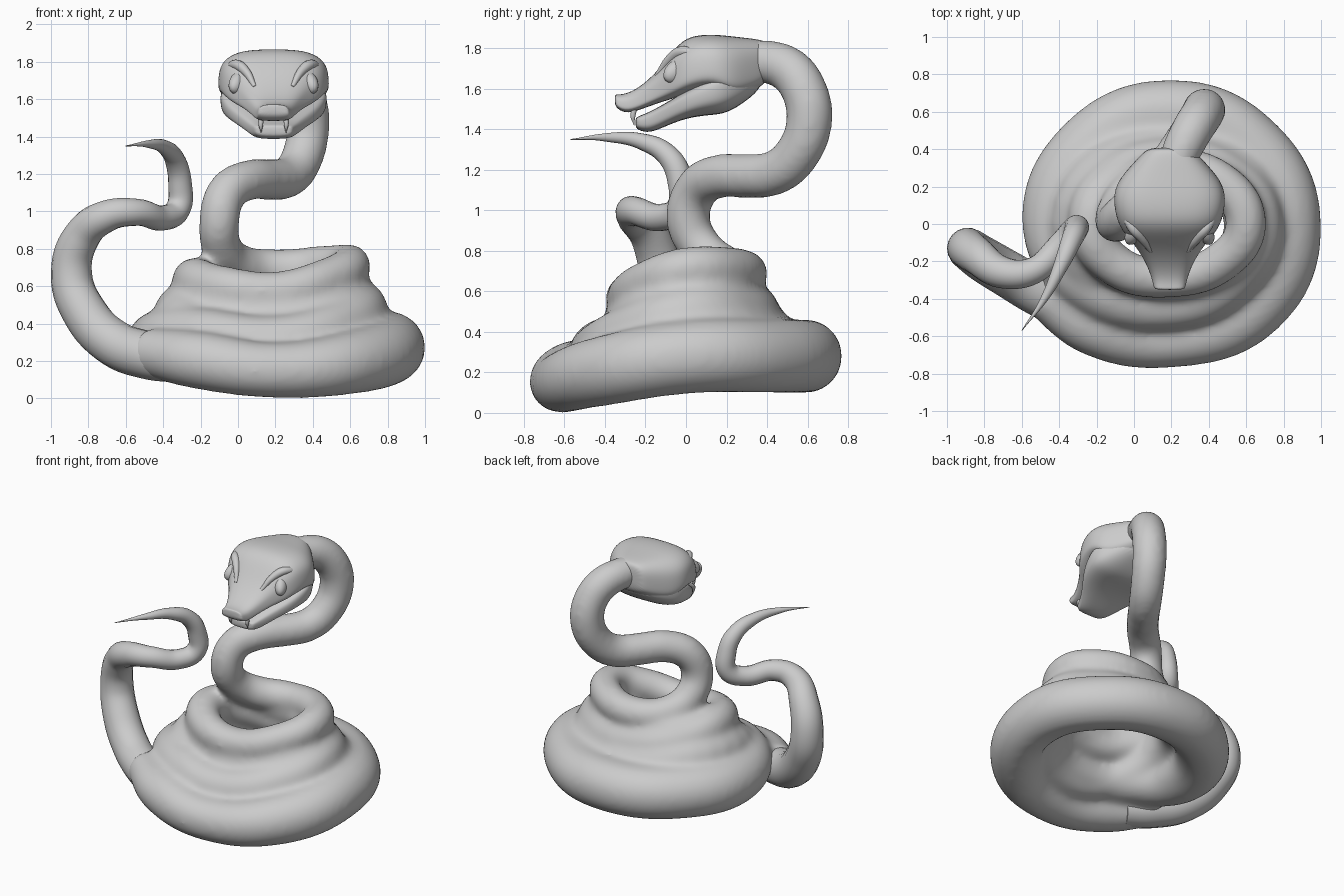
import bpy, bmesh, math

if "Cube" in bpy.data.objects:
    bpy.data.objects.remove(bpy.data.objects["Cube"])

HX = 0.19  # head centre line


def activate(ob):
    bpy.ops.object.select_all(action='DESELECT')
    ob.select_set(True)
    bpy.context.view_layer.objects.active = ob


def tube(name, pts, closed=False, res=8, ring=7):
    """Round tube through (x, y, z, radius) points, converted to mesh."""
    cu = bpy.data.curves.new(name, 'CURVE')
    cu.dimensions = '3D'
    cu.bevel_depth = 1.0
    cu.bevel_resolution = ring
    cu.resolution_u = res
    cu.use_fill_caps = True
    sp = cu.splines.new('BEZIER')
    sp.bezier_points.add(len(pts) - 1)
    sp.use_cyclic_u = closed
    sp.radius_interpolation = 'CARDINAL'
    for bp, p in zip(sp.bezier_points, pts):
        bp.co = p[:3]
        bp.radius = p[3]
        bp.handle_left_type = bp.handle_right_type = 'AUTO'
    ob = bpy.data.objects.new(name, cu)
    bpy.context.collection.objects.link(ob)
    activate(ob)
    bpy.ops.object.convert(target='MESH')
    ob = bpy.context.object
    bpy.ops.object.shade_smooth()
    return ob


def loft(name, sections, power, mid, n=24):
    """Head part: rings of (y, half width, top z, bottom z), capped and subdivided."""
    bm = bmesh.new()
    rings = []
    for y, w, zt, zb in sections:
        zm = zb + mid * (zt - zb)
        ring = []
        for i in range(n):
            a = 2 * math.pi * i / n
            c, s = math.cos(a), math.sin(a)
            x = math.copysign(abs(c) ** (2 / power), c) * w
            h = zt - zm if s > 0 else zm - zb
            z = zm + math.copysign(abs(s) ** (2 / power), s) * h
            ring.append(bm.verts.new((HX + x, y, z)))
        rings.append(ring)
    for a, b in zip(rings, rings[1:]):
        for i in range(n):
            j = (i + 1) % n
            bm.faces.new((a[i], a[j], b[j], b[i]))
    bm.faces.new(rings[0])
    bm.faces.new(rings[-1])
    bmesh.ops.recalc_face_normals(bm, faces=bm.faces)
    me = bpy.data.meshes.new(name)
    bm.to_mesh(me)
    bm.free()
    ob = bpy.data.objects.new(name, me)
    bpy.context.collection.objects.link(ob)
    ob.modifiers.new('Subdivision', 'SUBSURF').levels = 2
    ob.modifiers[-1].render_levels = 2
    activate(ob)
    bpy.ops.object.shade_smooth()
    return ob


# Lower coil loops
loops = [
    (-.50, -.36, .25, .13), (-.22, -.55, .205, .155), (.20, -.62, .15, .15),
    (.65, -.44, .20, .172), (.82, 0, .275, .183), (.62, .42, .28, .183),
    (.20, .59, .28, .183), (-.23, .42, .28, .183), (-.42, 0, .29, .18),
    (-.25, -.31, .33, .16), (.20, -.43, .305, .14), (.52, -.29, .38, .145),
    (.65, 0, .48, .15), (.49, .25, .49, .14), (.20, .335, .495, .13),
    (-.10, .24, .56, .13), (-.23, 0, .63, .125)]
# Top ring rising into the S-shaped neck
neck = [
    (-.10, -.22, .60, .115), (.20, -.285, .57, .11), (.47, -.20, .64, .11),
    (.60, 0, .71, .11), (.47, .22, .71, .11), (.20, .29, .69, .11),
    (0, .19, .72, .11), (-.09, .07, .82, .108), (-.10, .01, .95, .11),
    (-.06, .05, 1.10, .11), (.05, .15, 1.165, .11), (.17, .30, 1.17, .11),
    (.27, .44, 1.185, .112), (.34, .55, 1.28, .114), (.375, .61, 1.45, .116),
    (.36, .58, 1.60, .116), (.31, .50, 1.70, .114), (.25, .38, 1.735, .108),
    (.20, .22, 1.735, .10)]
body = tube('coiled_body', loops + neck)
# Filler rings bridge the loops so they melt into one pile
fillers = [
    tube('coil_filler', [(-.30, 0, .46, .15), (.20, -.46, .24, .12),
                         (.69, 0, .40, .14), (.20, .40, .39, .135)], closed=True),
    tube('coil_filler_upper', [(-.24, 0, .60, .11), (.20, -.305, .45, .105),
                               (.60, 0, .58, .12), (.20, .29, .60, .10)], closed=True)]
bpy.ops.object.select_all(action='DESELECT')
for f in fillers:
    f.select_set(True)
body.select_set(True)
bpy.context.view_layer.objects.active = body
bpy.ops.object.join()
rm = body.modifiers.new('Blend', 'REMESH')
rm.mode = 'VOXEL'
rm.voxel_size = 0.018
rm.use_smooth_shade = True
sm = body.modifiers.new('Soften', 'SMOOTH')
sm.factor = 0.5
sm.iterations = 28

# Raised tail
tube('tail', [
    (-.30, -.47, .20, .12), (-.48, -.38, .23, .128), (-.67, -.27, .30, .125),
    (-.82, -.18, .46, .12), (-.89, -.13, .66, .11), (-.84, -.17, .86, .10),
    (-.70, -.26, .975, .085), (-.54, -.25, .995, .072), (-.40, -.12, .965, .067),
    (-.32, -.03, 1.015, .067), (-.31, -.03, 1.15, .063), (-.335, -.09, 1.27, .055),
    (-.39, -.22, 1.34, .04), (-.48, -.40, 1.36, .02), (-.60, -.57, 1.35, .002)])

# Skull with snout
loft('upper_head', [
    (.41, .10, 1.82, 1.66), (.385, .14, 1.84, 1.62), (.32, .20, 1.85, 1.58),
    (.23, .28, 1.86, 1.55), (.14, .305, 1.87, 1.61), (.02, .285, 1.865, 1.585),
    (-.05, .245, 1.81, 1.555), (-.12, .18, 1.71, 1.535), (-.21, .125, 1.62, 1.503),
    (-.29, .095, 1.575, 1.475), (-.34, .085, 1.572, 1.50), (-.352, .075, 1.572, 1.525)], 3.0, .3)
# Lower jaw, parted from the skull
loft('lower_jaw', [
    (.38, .12, 1.72, 1.61), (.30, .21, 1.71, 1.54), (.20, .285, 1.70, 1.475),
    (.11, .29, 1.66, 1.47), (0, .25, 1.59, 1.455), (-.10, .175, 1.53, 1.415),
    (-.18, .125, 1.485, 1.38), (-.235, .105, 1.465, 1.395), (-.25, .09, 1.455, 1.41)], 3.2, .65)

for side, s in (('left', -1), ('right', 1)):
    # Slanted brow ridge
    tube('brow_' + side, [(HX + s * .10, -.145, 1.665, .012), (HX + s * .15, -.075, 1.75, .024),
                          (HX + s * .205, -.01, 1.785, .026), (HX + s * .255, .08, 1.75, .012)], ring=4)
    # Eye bulge
    bpy.ops.mesh.primitive_uv_sphere_add(segments=24, ring_count=14, radius=1,
                                         location=(HX + s * .185, -.04, 1.69))
    eye = bpy.context.object
    eye.name = 'eye_' + side
    eye.scale = (.045, .085, .055)
    eye.rotation_euler = (math.radians(30), 0, s * math.radians(30))
    bpy.ops.object.shade_smooth()
    # Fang
    tube('fang_' + side, [(HX + s * .068, -.25, 1.52, .015), (HX + s * .068, -.262, 1.46, .012),
                          (HX + s * .066, -.255, 1.42, .002)], ring=3)
